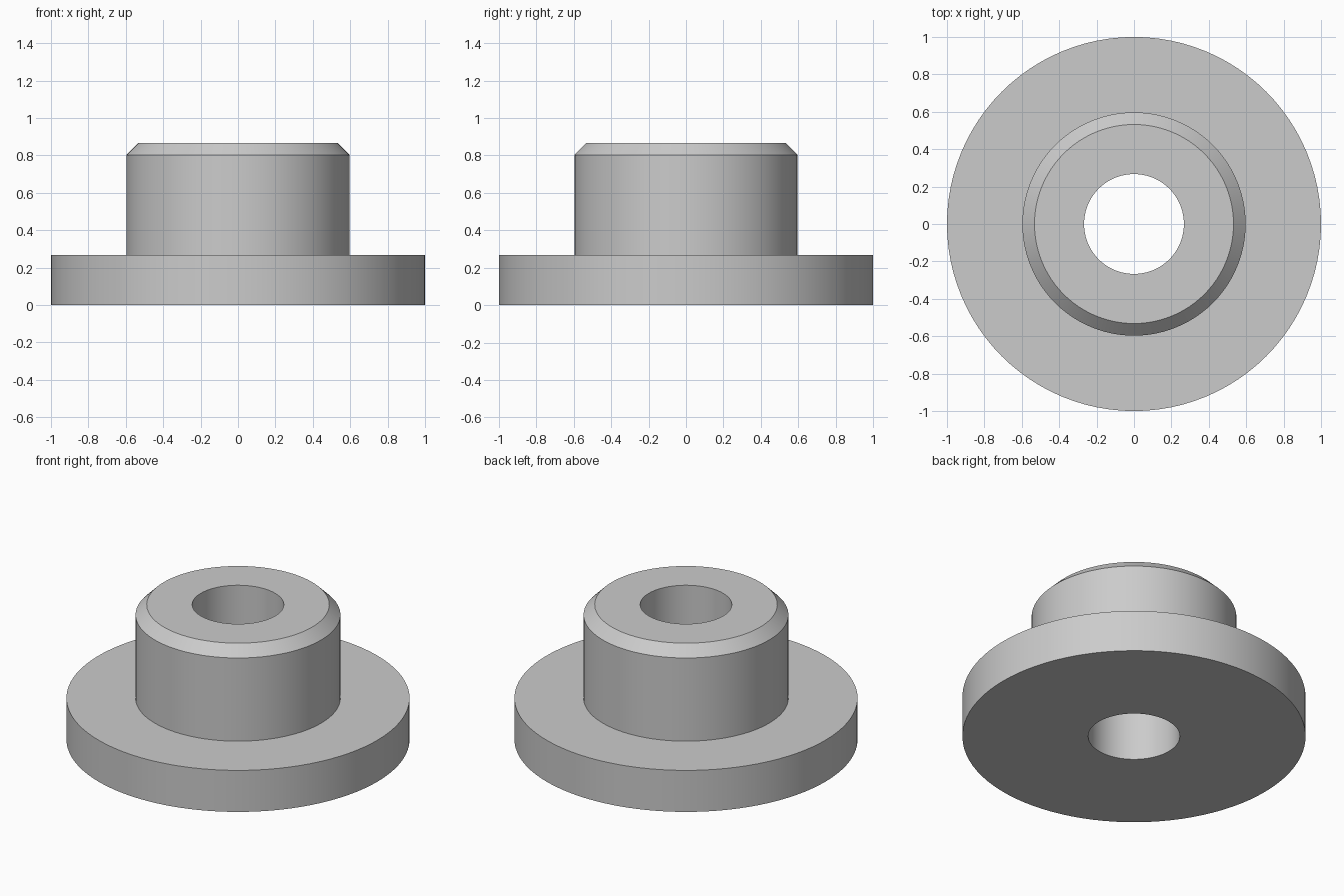
import bpy
import bmesh
import math

cube = bpy.data.objects.get("Cube")
if cube:
    bpy.data.objects.remove(cube, do_unlink=True)

SEGMENTS = 96

# Plain grey material
grey = bpy.data.materials.new("light grey")
grey.use_nodes = True
colour = (0.6, 0.6, 0.6, 1)
grey.diffuse_color = colour
grey.node_tree.nodes["Principled BSDF"].inputs["Base Color"].default_value = colour


def lathe(name, profile, material):
    """Revolve a closed (radius, height) profile around the z axis."""
    bm = bmesh.new()
    rings = []
    for i in range(SEGMENTS):
        a = 2 * math.pi * i / SEGMENTS
        rings.append([bm.verts.new((r * math.cos(a), r * math.sin(a), z)) for r, z in profile])
    n = len(profile)
    for i in range(SEGMENTS):
        here, after = rings[i], rings[(i + 1) % SEGMENTS]
        for j in range(n):
            k = (j + 1) % n
            bm.faces.new((here[j], after[j], after[k], here[k]))
    bmesh.ops.recalc_face_normals(bm, faces=bm.faces)
    mesh = bpy.data.meshes.new(name)
    bm.to_mesh(mesh)
    bm.free()
    mesh.materials.append(material)
    obj = bpy.data.objects.new(name, mesh)
    bpy.context.collection.objects.link(obj)
    return obj


# Flanged bushing: wide flange, chamfered collar, straight through bore
bore, flange, collar = 0.267, 1.0, 0.597
flange_top, top, chamfer = 0.267, 0.867, 0.065
bushing = lathe("flanged_bushing", [
    (bore, 0), (flange, 0), (flange, flange_top), (collar, flange_top),
    (collar, top - chamfer), (collar - chamfer, top), (bore, top),
], grey)

# Smooth round walls with crisp rims
bpy.ops.object.select_all(action="DESELECT")
bushing.select_set(True)
bpy.context.view_layer.objects.active = bushing
bpy.ops.object.shade_smooth_by_angle(angle=math.radians(30))
